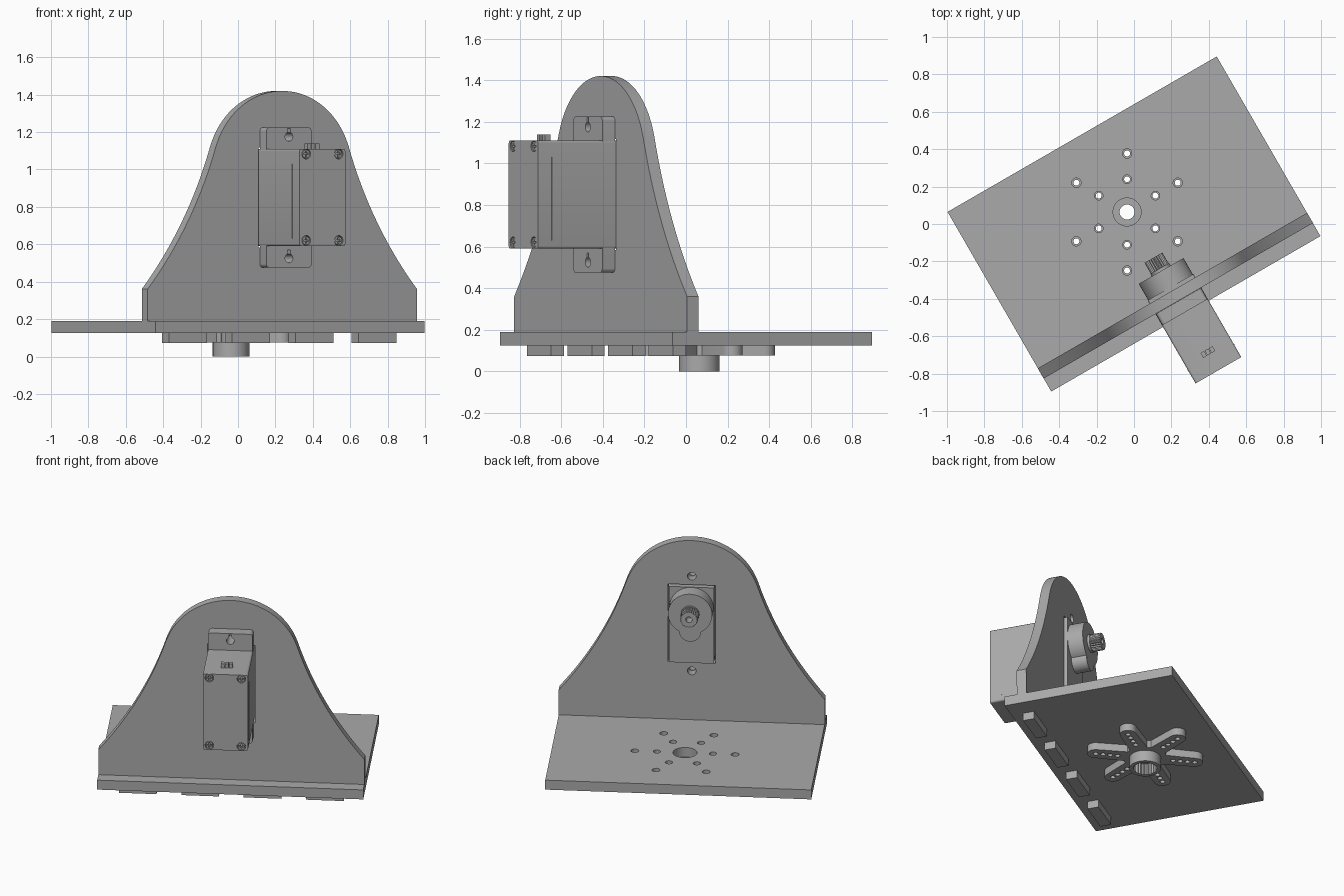
import bpy, math
from mathutils import Matrix, Vector

if "Cube" in bpy.data.objects:
    bpy.data.objects.remove(bpy.data.objects["Cube"], do_unlink=True)

TURN = Matrix.Rotation(math.radians(30), 4, 'Z')   # whole assembly is turned
STAND = Matrix.Rotation(math.radians(90), 4, 'X')  # outline plane -> upright plane

grey = bpy.data.materials.new("plain grey")
grey.use_nodes = True
colour = (0.4, 0.4, 0.4, 1)
grey.diffuse_color = colour
grey.node_tree.nodes["Principled BSDF"].inputs["Base Color"].default_value = colour


def circle(cx, cy, r, n=32):
    return [(cx + r * math.cos(2 * math.pi * i / n), cy + r * math.sin(2 * math.pi * i / n))
            for i in range(n)]


def rect(cx, cy, w, h):
    return [(cx + sx * w / 2, cy + sy * h / 2) for sx, sy in ((-1, -1), (1, -1), (1, 1), (-1, 1))]


def round_rect(cx, cy, w, h, r, n=5):
    pts = []
    for k, (sx, sy) in enumerate(((1, 1), (-1, 1), (-1, -1), (1, -1))):
        for i in range(n + 1):
            a = math.pi / 2 * (k + i / n)
            pts.append((cx + sx * (w / 2 - r) + r * math.cos(a), cy + sy * (h / 2 - r) + r * math.sin(a)))
    return pts


def slab(name, loops, a, b, upright=False):
    """Extrude an outline with holes from depth a to b (z, or y when upright)."""
    cu = bpy.data.curves.new(name, 'CURVE')
    cu.dimensions = '2D'
    cu.fill_mode = 'BOTH'
    cu.extrude = (b - a) / 2
    for pts in loops:
        sp = cu.splines.new('POLY')
        sp.points.add(len(pts) - 1)
        for p, (x, y) in zip(sp.points, pts):
            p.co = (x, y, 0, 1)
        sp.use_cyclic_u = True
    tmp = bpy.data.objects.new(name + " outline", cu)
    bpy.context.collection.objects.link(tmp)
    dg = bpy.context.evaluated_depsgraph_get()
    me = bpy.data.meshes.new_from_object(tmp.evaluated_get(dg))
    bpy.data.objects.remove(tmp, do_unlink=True)
    mid = (a + b) / 2
    place = Matrix.Translation((0, mid, 0)) @ STAND if upright else Matrix.Translation((0, 0, mid))
    me.transform(TURN @ place)
    me.materials.clear()
    me.materials.append(grey)
    ob = bpy.data.objects.new(name, me)
    bpy.context.collection.objects.link(ob)
    bpy.ops.object.select_all(action='DESELECT')
    ob.select_set(True)
    bpy.context.view_layer.objects.active = ob
    bpy.ops.object.shade_smooth_by_angle(angle=math.radians(25))
    return ob


# Base plate with bore and two rings of six holes
HUB = 0.074
RING = [math.radians(60 * k) for k in range(6)]


def ring_holes(radius, r):
    return [circle(radius * math.cos(t), HUB + radius * math.sin(t), r, 20) for t in RING]


slab("base_plate", [rect(0, 0, 1.662, 1.109), circle(0, HUB, 0.075)]
     + ring_holes(0.175, 0.023) + ring_holes(0.313, 0.025), 0.125, 0.19)

# Upright plate: rounded top flowing into concave flanks
top_r, top_z = 0.43, 0.99
flank_r, flank = 2.27, Vector((2.57, 1.82))
start = math.atan2(0.36 - flank.y, 0.831 - flank.x) % math.tau
end = math.atan2(top_z - flank.y, -flank.x) % math.tau
right = [(0.831, 0.19)]
for i in range(17):
    t = start + (end - start) * i / 16
    right.append((flank.x + flank_r * math.cos(t), flank.y + flank_r * math.sin(t)))
low = end - math.pi
for i in range(1, 21):
    t = low + (math.pi / 2 - low) * i / 20
    right.append((top_r * math.cos(t), top_z + top_r * math.sin(t)))
outline = right + [(-x, z) for x, z in reversed(right[:-1])]
SCREW_Z = (1.175, 0.525)
slab("upright_plate", [outline, rect(0, 0.85, 0.296, 0.534)]
     + [circle(0, z, 0.027, 20) for z in SCREW_Z], -0.474, -0.411, True)

# Four tabs of the upright showing below the base
for u in (-0.585, -0.195, 0.195, 0.585):
    slab("upright_tab", [rect(u, -0.4425, 0.235, 0.072)], 0.073, 0.13)

# Star horn under the base
star = []
for t in RING:
    for i in range(9):
        a = math.pi * (i / 8 - 0.5)
        x, y = 0.313 + 0.052 * math.cos(a), 0.052 * math.sin(a)
        star.append((x * math.cos(t) - y * math.sin(t), HUB + x * math.sin(t) + y * math.cos(t)))
    for d in (25, 30, 35):
        a = t + math.radians(d)
        star.append((0.135 * math.cos(a), HUB + 0.135 * math.sin(a)))
horn_holes = [h for rad in (0.175, 0.221, 0.267, 0.313) for h in ring_holes(rad, 0.016)]
slab("star_horn", [star, circle(0, HUB, 0.04)] + horn_holes, 0.075, 0.125)
bore = [((0.07 + 0.006 * (i % 2)) * math.cos(i * math.pi / 24),
         HUB + (0.07 + 0.006 * (i % 2)) * math.sin(i * math.pi / 24)) for i in range(48)]
slab("horn_hub", [circle(0, HUB, 0.098, 48), bore], 0, 0.076)

# Motor body, front cover and mounting flange
body = slab("motor_body", [round_rect(0, 0.85, 0.282, 0.52, 0.012)], -0.885, -0.39, True)
SCREWS = [(u, z) for u in (-0.1, 0.1) for z in (0.62, 1.083)]
slab("motor_cover", [round_rect(0, 0.85, 0.282, 0.52, 0.012)]
     + [circle(u, z, 0.027, 20) for u, z in SCREWS], -0.903, -0.884, True)
for u, z in SCREWS:
    w, l = 0.004, 0.016
    cross = [(w, w), (w, l), (-w, l), (-w, w), (-l, w), (-l, -w),
             (-w, -w), (-w, -l), (w, -l), (w, -w), (l, -w), (l, w)]
    slab("cover_screw", [circle(u, z, 0.023, 20), [(u + x, z + y) for x, y in cross]],
         -0.9, -0.883, True)


def keyhole(z):
    # round hole with a short slot above it
    r, w = 0.024, 0.008
    arc = [math.radians(110 + 320 * i / 20) for i in range(21)]
    return [(r * math.cos(a), z + r * math.sin(a)) for a in arc] + [(w, z + 0.045), (-w, z + 0.045)]


slab("mounting_flange", [round_rect(0, 0.85, 0.278, 0.75, 0.02)]
     + [keyhole(z) for z in SCREW_Z], -0.545, -0.475, True)

# Seam ridges on both sides and cable pins on top
for s in (-1, 1):
    slab("side_seam", [rect(s * 0.141, 0.83, 0.006, 0.4)], -0.828, -0.822, True)
for k in (-1, 0, 1):
    slab("cable_pin", [rect(k * 0.026, -0.79, 0.022, 0.03)], 1.1, 1.138)

# Gear housing and output shaft behind the upright
SHAFT = 0.97
slab("gear_housing", [circle(0, SHAFT, 0.138, 48)], -0.4, -0.29, True)
slab("gear_lobe", [circle(0, 0.85, 0.068)], -0.4, -0.2905, True)
slab("shaft_collar", [circle(0, SHAFT, 0.058)], -0.3, -0.275, True)
teeth = [((0.055 - 0.006 * (i % 2)) * math.cos(i * math.pi / 24),
          SHAFT + (0.055 - 0.006 * (i % 2)) * math.sin(i * math.pi / 24)) for i in range(48)]
slab("output_shaft", [teeth, circle(0, SHAFT, 0.02, 20)], -0.285, -0.208, True)
